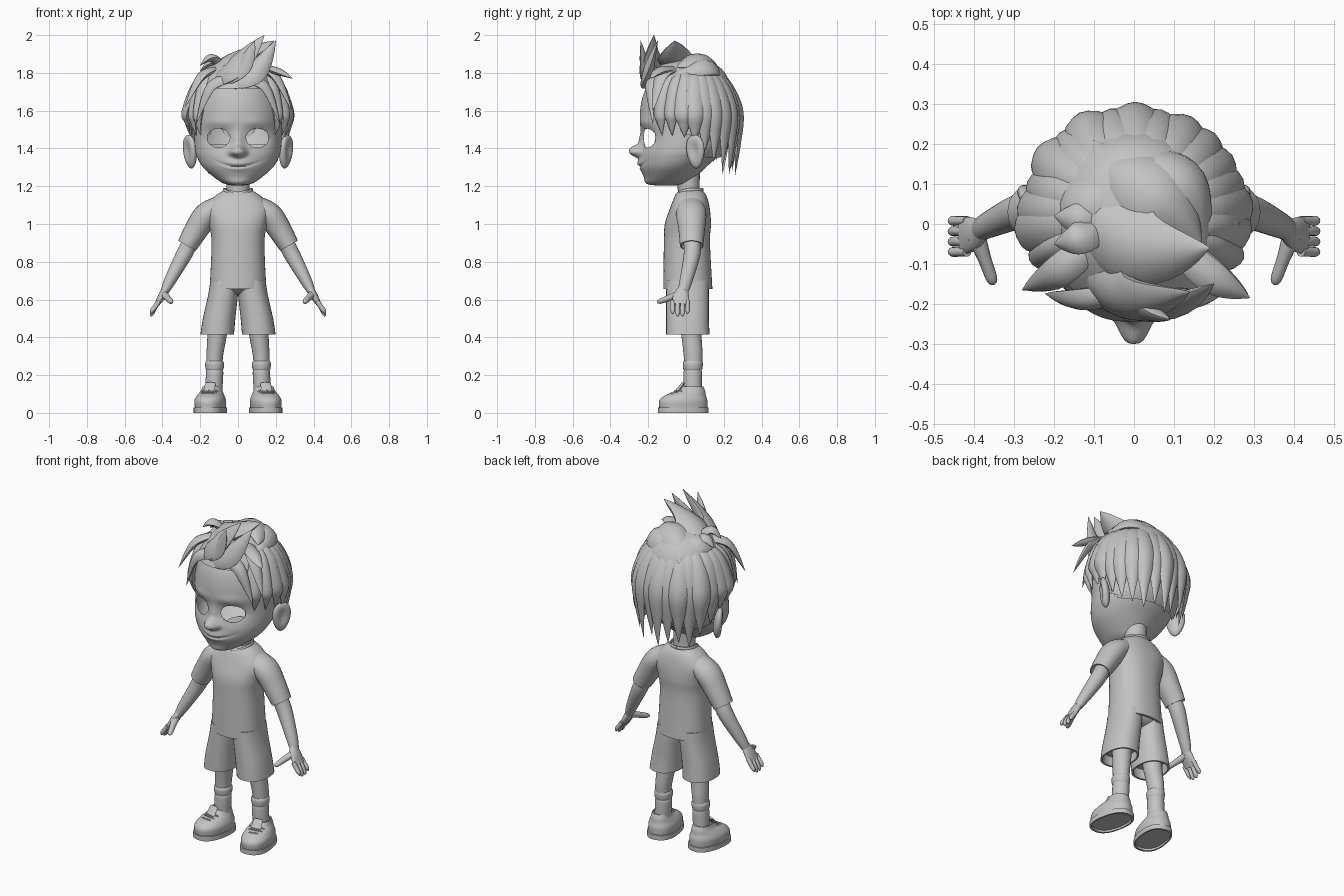
import bpy, bmesh, math, random
from mathutils import Vector, Matrix

if "Cube" in bpy.data.objects:
    bpy.data.objects.remove(bpy.data.objects["Cube"])

random.seed(4)
X, Y, Z = Vector((1, 0, 0)), Vector((0, 1, 0)), Vector((0, 0, 1))
grey = bpy.data.materials.new("plain grey")
grey.diffuse_color = (0.55, 0.55, 0.55, 1)
grey.use_nodes = True
grey.node_tree.nodes["Principled BSDF"].inputs["Base Color"].default_value = grey.diffuse_color
HEAD_MID = Vector((0, 0, 1.6))


def spline(pts, steps):
    """Catmull-Rom through points of any dimension"""
    p = [pts[0]] + list(pts) + [pts[-1]]
    out = []
    for i in range(1, len(p) - 2):
        for k in range(steps):
            t = k / steps
            out.append([0.5 * (2 * b + (c - a) * t + (2 * a - 5 * b + 4 * c - d) * t * t
                               + (3 * b - a - 3 * c + d) * t ** 3)
                        for a, b, c, d in zip(p[i - 1], p[i], p[i + 1], p[i + 2])])
    return out + [list(pts[-1])]


def finish(name, bm, mirror=False):
    bmesh.ops.recalc_face_normals(bm, faces=bm.faces)
    me = bpy.data.meshes.new(name)
    bm.to_mesh(me)
    bm.free()
    me.shade_smooth()
    me.set_sharp_from_angle(angle=.75)
    me.materials.append(grey)
    ob = bpy.data.objects.new(name, me)
    bpy.context.collection.objects.link(ob)
    if mirror:
        ob.modifiers.new("mirror", 'MIRROR')


def loft_bm(secs, steps=6, n=24, ref=None, p=2, lip=0):
    """Sections (x, y, z, half width, half depth); ref None keeps rings level"""
    bm = bmesh.new()
    data = spline(secs, steps)
    cs = [Vector(d[:3]) for d in data]
    rings = []
    for i, d in enumerate(data):
        v, u = X, Y
        if ref is not None:
            t = (cs[min(i + 1, len(cs) - 1)] - cs[max(i - 1, 0)]).normalized()
            r = cs[i] - HEAD_MID if ref == 'out' else ref
            u = (r - t * r.dot(t)).normalized()
            v = t.cross(u)
        ring = []
        for k in range(n):
            c, s = math.cos(math.tau * k / n), math.sin(math.tau * k / n)
            ring.append(cs[i] + v * math.copysign(abs(c) ** (2 / p), c) * max(d[3], .001)
                        + u * math.copysign(abs(s) ** (2 / p), s) * max(d[4], .001))
        rings.append(ring)
    if lip:  # fold the open hem inwards
        c, back = cs[-1], (cs[-2] - cs[-1]).normalized()
        inner = [c + (q - c) * .9 for q in rings[-1]]
        rings += [inner, [q + back * lip for q in inner]]
    vs = [[bm.verts.new(q) for q in r] for r in rings]
    for a, b in zip(vs, vs[1:]):
        for k in range(n):
            bm.faces.new((a[k], a[(k + 1) % n], b[(k + 1) % n], b[k]))
    bm.faces.new(vs[0])
    bm.faces.new(vs[-1])
    return bm


def loft(name, secs, mirror=False, **kw):
    finish(name, loft_bm(secs, **kw), mirror)


def mid(*rows):
    """Sections on the centre plane, given as (y, z, half width, half depth)"""
    return [(0, *r) for r in rows]


def lock(name, pts, w, t=.026, mirror=False):
    """Pointed, ridged strand of hair"""
    path = spline(pts, 7)
    last = len(path) - 1
    secs = []
    for i, q in enumerate(path):
        f = math.sin(math.pi * (.18 + .82 * i / last)) ** 1.15 if i < last else 0
        secs.append((*q, w * f, t * f))
    loft(name, secs, mirror, steps=1, n=12, ref='out', p=1.5)


def bump(x, z, cx, cz, sx, sz, power=1):
    return math.exp(-(((x - cx) / sx) ** 2 + ((z - cz) / sz) ** 2) ** power)


# head: hollow shell with modelled face and open eye holes
skull = mid((-.11, 1.203, .02, .04), (-.10, 1.214, .075, .11), (-.085, 1.25, .13, .138),
            (-.065, 1.3, .185, .17), (-.04, 1.35, .215, .2), (-.02, 1.4, .228, .22),
            (0, 1.5, .232, .24), (0, 1.6, .23, .243), (0, 1.7, .205, .22),
            (.01, 1.78, .16, .175), (.01, 1.83, .1, .11), (.01, 1.855, .01, .01))
bm = loft_bm(skull, steps=11, n=128)
EX, EZ, EW, EH = .103, 1.455, .06, .05


def eye_dist(co):
    return math.hypot((abs(co.x) - EX) / EW, (co.z - EZ) / EH)


for v in bm.verts:
    x, y, z = v.co
    if y < -.05:
        ax = abs(x)
        v.co.y -= (.054 * bump(x, z, 0, 1.385, .037, .031, 1.7)   # nose
                   + .014 * bump(x, z, 0, 1.43, .028, .05)        # bridge
                   + .014 * bump(ax, z, .036, 1.378, .018, .016)  # nostrils
                   + .020 * bump(x, z, 0, 1.315, .07, .035)       # lips
                   + .01 * bump(ax, z, .1, 1.535, .08, .03)       # brows
                   - .028 * bump(ax, z, EX, EZ, .07, .055)        # sockets
                   - .013 * bump(x, z, 0, 1.303 + 2.2 * x * x, .085, .007))
        e = eye_dist(v.co)
        if .86 < e < 1.14:
            v.co.x = math.copysign(EX + (ax - EX) / e, x)
            v.co.z = EZ + (z - EZ) / e
holes = []
for f in bm.faces:
    c = f.calc_center_median()
    # eye openings, and the scalp that lies under the hair
    if (c.y < -.05 and eye_dist(c) < .97) or c.z > 1.76 or (c.z > 1.42 and c.y > .1):
        holes.append(f)
bmesh.ops.delete(bm, geom=holes, context='FACES')
finish("head", bm)

# ears with a hollow
bm = bmesh.new()
bmesh.ops.create_uvsphere(bm, u_segments=28, v_segments=20, radius=1)
for v in bm.verts:
    if v.co.x > 0:
        v.co.x -= .75 * bump(v.co.y, v.co.z, 0, .1, .55, .6)
    v.co.y *= 1 + .2 * v.co.z
bm.transform(Matrix.Translation((.255, .05, 1.383)) @ Matrix.Rotation(-.55, 4, 'Z')
             @ Matrix.Rotation(.12, 4, 'Y') @ Matrix.Diagonal((.03, .053, .09, 1)))
finish("ear", bm, True)

# hair cap following the skull, trimmed along the hairline
bm = loft_bm([(0, y + .005, 1.33 + (z - 1.33) * 1.045, a + .016, b + .016)
              for _, y, z, a, b in skull[4:]], n=64)
trim = []
for f in bm.faces:
    c = f.calc_center_median()
    if c.z < min(1.71 + .3 * c.x ** 2, max(1.35, 1.71 - (c.y + .14) * 1.5)):
        trim.append(f)
bmesh.ops.delete(bm, geom=trim, context='FACES')
finish("hair_cap", bm)

# back and side hair: fan of locks from the crown
for i in range(-9, 10):
    a = math.radians(13.4 * i + random.uniform(-2, 2))
    s, c = math.sin(a), math.cos(a)
    rm = .262 + .012 * c + random.uniform(-.012, .012)
    tip = 1.275 + .2 * min(1, max(0, abs(a) - .75) / .7) + random.uniform(-.03, .03)
    w = .06 if abs(i) < 8 else .042
    lock("hair_lock", [(s * .07, .04 + c * .06, 1.83), (s * .2, .01 + c * .19, 1.755),
                       (s * rm, c * rm, 1.6), (s * rm, c * rm, (tip + 1.6) / 2),
                       (s * (rm - .015), c * (rm - .015), tip)], w, .03)

# fringe swept to both sides of the forehead
lock("fringe_lock", [(.0, -.17, 1.775), (.14, -.19, 1.73), (.222, -.175, 1.53)], .036, .022, True)

# swept-up quiff
for base, middle, tip, w in [
    ((-.13, -.08, 1.75), (-.01, -.18, 1.83), (.14, -.17, 2), .085),
    ((-.1, -.13, 1.755), (.08, -.2, 1.79), (.2, -.15, 1.97), .068),
    ((-.1, -.14, 1.75), (.02, -.21, 1.82), (.09, -.24, 1.97), .055),
    ((-.12, .03, 1.82), (.03, -.06, 1.88), (.19, -.06, 1.97), .1),
    ((-.06, .14, 1.82), (.07, .07, 1.86), (.17, -.05, 1.83), .085),
    ((0, .15, 1.81), (.13, .09, 1.83), (.18, -.1, 1.77), .075),
    ((-.02, .1, 1.82), (-.13, .04, 1.82), (-.17, -.1, 1.76), .075),
]:
    lock("quiff_lock", (base, middle, tip), w, w * .5)

# loose tufts around the crown, arched outwards
for x, y, z in [(.29, -.185, 1.77), (-.28, -.165, 1.62), (-.2, .02, 1.81), (-.2, -.05, 1.84),
                (-.1, .21, 1.76), (.06, .225, 1.7), (.265, 0, 1.7), (.285, -.175, 1.6)]:
    arch = Vector((x * .7, y * .75, max(z + .04, 1.78)))
    lock("tuft", ((x * .35, y * .4 + .02, 1.82), tuple(arch), (x, y, z)), .042, .022)

# neck, shirt, sleeves and collar
loft("neck", mid((.02, 1.08, .075, .07), (.015, 1.17, .062, .058), (.01, 1.3, .065, .065)))
loft("shirt", mid((.025, 1.18, .07, .06), (.025, 1.145, .125, .085), (.02, 1.08, .172, .106),
                  (.01, 1, .155, .122), (.005, .9, .14, .122), (.01, .655, .15, .13)),
     n=48, p=2.3, lip=.05)
loft("sleeve", [(.08, .025, 1.1, .055, .07), (.165, .028, 1.05, .066, .08),
                (.22, .03, .97, .063, .07), (.27, .03, .885, .054, .062)], True, ref=Y, lip=.04)
ring = [(.074 * math.sin(a), .018 + .07 * math.cos(a), 1.18 - .03 * max(0, -math.cos(a)) ** 2)
        for a in (math.pi * k / 6 for k in range(7))]
loft("collar", [(*q, .006, .01) for q in ring], True, n=10, ref=Z)

# arms and hands
loft("arm", [(.24, .03, .93, .042, .045), (.285, .032, .84, .043, .044),
             (.36, 0, .7, .031, .034), (.387, -.015, .645, .022, .028)], True, ref=Y)
loft("palm", [(.38, -.014, .66, .02, .026), (.402, -.025, .62, .02, .042),
              (.43, -.03, .573, .013, .047)], True, ref=Y)
for k in range(4):
    y, end = -.07 + .026 * k, .525 if k in (0, 3) else .512
    loft("finger", [(.418, y, .592, .013, .012), (.44, y, .56, .013, .012),
                    (.455, y, end + .015, .012, .012), (.461, y, end, .004, .004)],
         True, n=12, ref=Y, steps=4)
loft("thumb", [(.395, -.03, .63, .024, .02), (.375, -.085, .61, .017, .017),
               (.356, -.138, .59, .014, .013), (.352, -.15, .582, .004, .004)],
     True, n=14, ref=Z)

# shorts
loft("shorts_waist", mid((.008, .72, .135, .115), (.008, .67, .138, .113), (.008, .64, .1, .085),
                         (.008, .625, .04, .04)), n=36, p=2.3)
loft("shorts_leg", [(.072, .008, .7, .074, .112), (.08, .008, .62, .079, .113),
                    (.1, .008, .5, .086, .113), (.11, .01, .415, .089, .115)],
     True, n=32, p=2.3, lip=.06)

# legs and socks with a rolled top
loft("leg", [(.105, .02, .55, .06, .065), (.11, .028, .42, .052, .054),
             (.123, .038, .3, .044, .05), (.125, .037, .2, .04, .044)], True)
loft("sock", [(.124 + .05 * max(0, .2 - z), .036, z, r, r + .003) for z, r in
              ((.275, .044), (.262, .05), (.235, .048), (.225, .044), (.205, .046), (.09, .045))],
     True, steps=4)

# shoes, built about the ankle and toed out
place = Matrix.Translation((.138, .035, 0)) @ Matrix.Rotation(.17, 4, 'Z')


def shoe_part(name, secs, **kw):
    bm = loft_bm(secs, **kw)
    bm.transform(place)
    finish(name, bm, True)


shoe_part("sole", mid((-.05, .028, .084, .134), (-.05, 0, .084, .134)), n=40, p=2.4, steps=1, lip=.012)
shoe_part("shoe_upper", mid((-.05, .026, .079, .128), (-.05, .065, .081, .128),
                            (-.038, .093, .07, .108), (-.008, .117, .056, .074),
                            (.002, .14, .049, .054)), n=40, p=2.2, lip=.01)
shoe_part("tongue", mid((-.085, .115, .03, .008), (-.05, .158, .028, .007)), n=16, ref=Y)
for k in range(3):
    y, z = -.118 + .021 * k, .105 + .0105 * k
    shoe_part("lace", [(x, y + 7 * x * x, z - 8 * x * x, .006, .006)
                       for x in (-.042, -.02, .02, .042)], n=8, ref=Z, steps=3)
